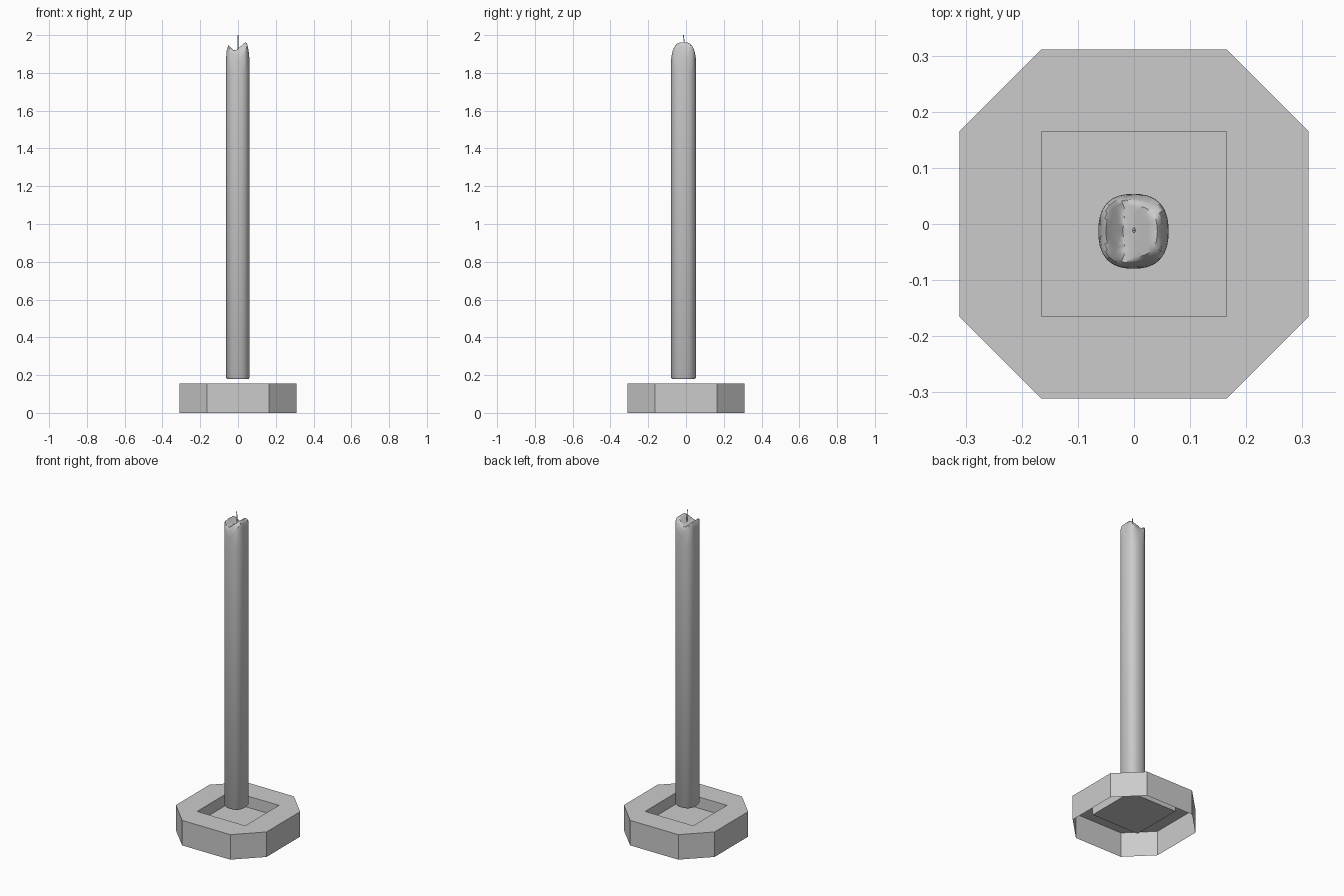
import bpy, bmesh, math

if "Cube" in bpy.data.objects:
    bpy.data.objects.remove(bpy.data.objects["Cube"])


def make_object(name, bm):
    mesh = bpy.data.meshes.new(name)
    bm.to_mesh(mesh)
    bm.free()
    obj = bpy.data.objects.new(name, mesh)
    bpy.context.collection.objects.link(obj)
    return obj


def bridge(bm, lower, upper):
    n = len(lower)
    for i in range(n):
        j = (i + 1) % n
        bm.faces.new((lower[i], lower[j], upper[j], upper[i]))


# Holder: octagonal shell, open below, with a sunken square tray
R, S, TOP, FLOOR = 0.311, 0.165, 0.155, 0.085
octagon = [(R, -S), (R, S), (S, R), (-S, R), (-R, S), (-R, -S), (-S, -R), (S, -R)]
square = [(S, -S), (S, S), (-S, S), (-S, -S)]
bm = bmesh.new()
ring = lambda pts, z: [bm.verts.new((x, y, z)) for x, y in pts]
base, rim = ring(octagon, 0), ring(octagon, TOP)
hole, tray = ring(square, TOP), ring(square, FLOOR)
bridge(bm, base, rim)
bridge(bm, hole, tray)
bm.faces.new(tray)
for k in range(4):
    a, b, c = rim[2 * k], rim[2 * k + 1], rim[(2 * k + 2) % 8]
    bm.faces.new((a, b, hole[(k + 1) % 4], hole[k]))
    bm.faces.new((b, c, hole[(k + 1) % 4]))
make_object("candle_holder", bm)

# Candle: rounded-square column with a melted groove across the top
CX, CY, RX, RY, N = -0.001, -0.013, 0.0625, 0.0665, 32
GROOVE = [(-0.065, 1.85), (-0.06, 1.92), (-0.05, 1.948), (-0.042, 1.938),
          (-0.02, 1.916), (0.0, 1.927), (0.03, 1.956), (0.04, 1.962),
          (0.05, 1.95), (0.057, 1.91), (0.063, 1.85)]


def top_height(x, y):
    gz = GROOVE[0][1]
    for (x0, z0), (x1, z1) in zip(GROOVE, GROOVE[1:]):
        if x0 <= x <= x1:
            gz = z0 + (z1 - z0) * (x - x0) / (x1 - x0)
    v = min(1, abs((y - CY) / RY))
    return min(gz, 1.85 + 0.112 * math.sqrt(1 - v ** 3))


def section(scale, z=None):
    verts = []
    for i in range(N):
        a = 2 * math.pi * i / N
        c, s = math.cos(a), math.sin(a)
        r = scale / (abs(c) ** 2.5 + abs(s) ** 2.5) ** (1 / 2.5)
        x, y = CX + RX * r * c, CY + RY * r * s
        verts.append(bm.verts.new((x, y, top_height(x, y) if z is None else z)))
    return verts


bm = bmesh.new()
rings = [section(0.92, 0.18), section(1, 0.188), section(1, 1.8)]
rings += [section(s) for s in (0.995, 0.96, 0.91, 0.85, 0.78, 0.68, 0.55, 0.42, 0.3, 0.15)]
for low, high in zip(rings, rings[1:]):
    bridge(bm, low, high)
bm.faces.new(rings[0][::-1])
bm.faces.new(rings[-1])
candle = make_object("candle", bm)
bpy.context.view_layer.objects.active = candle
candle.select_set(True)
bpy.ops.object.shade_smooth_by_angle(angle=math.radians(40))

# Wick: thin, slightly bent thread
curve = bpy.data.curves.new("wick", "CURVE")
curve.dimensions = "3D"
curve.bevel_depth = 0.0025
curve.bevel_resolution = 1
curve.use_fill_caps = True
spline = curve.splines.new("POLY")
path = [(0, -0.008, 1.915), (0, -0.009, 1.96), (0, -0.014, 2.0)]
spline.points.add(len(path) - 1)
for p, co in zip(spline.points, path):
    p.co = (*co, 1)
bpy.context.collection.objects.link(bpy.data.objects.new("wick", curve))
